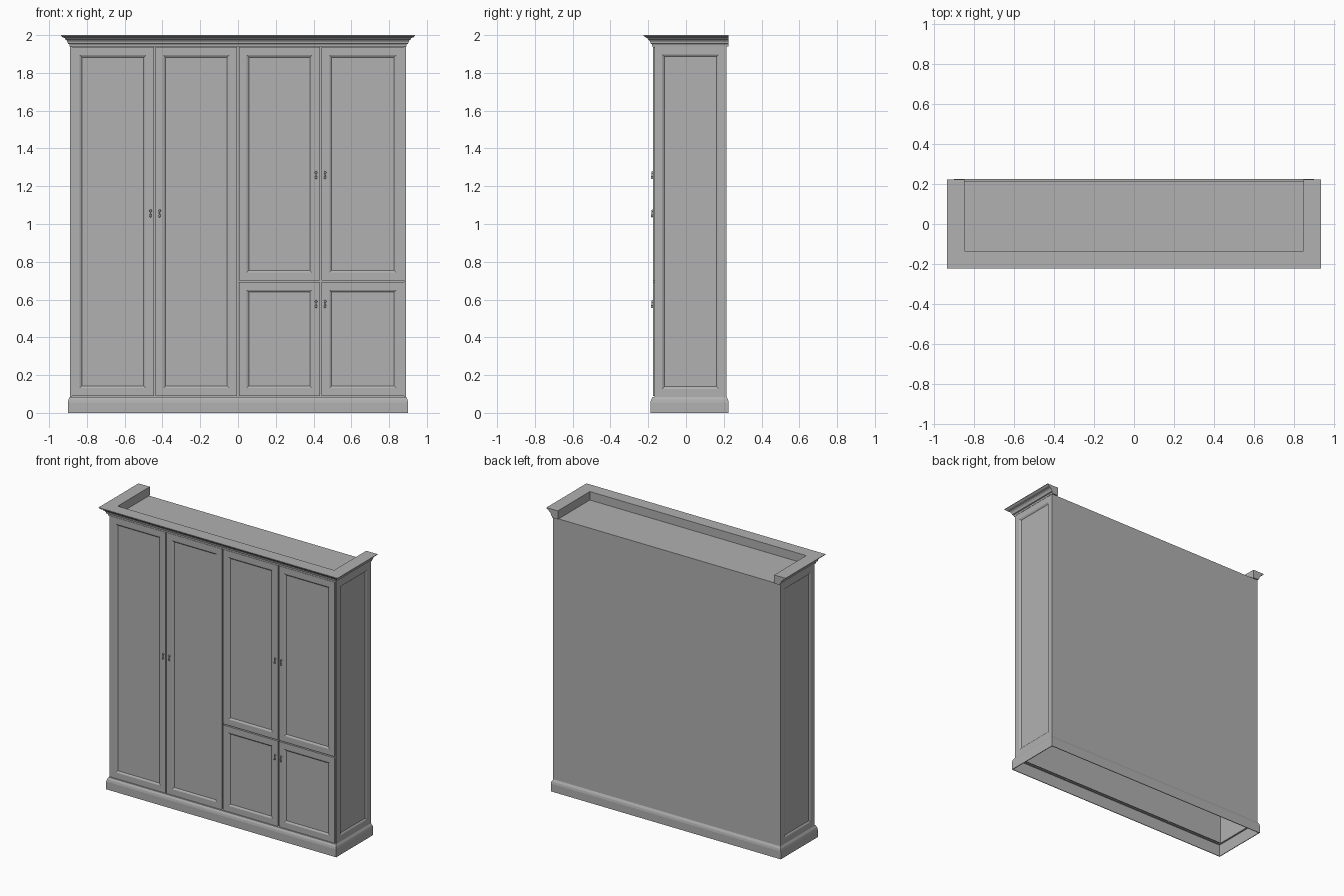
import bpy, bmesh, math
from mathutils import Matrix, Vector

if "Cube" in bpy.data.objects:
    bpy.data.objects.remove(bpy.data.objects["Cube"])

HX, YF, YB = 0.89, -0.177, 0.215      # body half width, front and back
Z0, Z1 = 0.085, 1.94                  # body bottom and top

paint = bpy.data.materials.new("grey_paint")
paint.diffuse_color = (0.44, 0.44, 0.44, 1)
paint.use_nodes = True
paint.node_tree.nodes["Principled BSDF"].inputs["Base Color"].default_value = paint.diffuse_color


def finish(name, bm):
    bmesh.ops.recalc_face_normals(bm, faces=bm.faces)
    me = bpy.data.meshes.new(name)
    bm.to_mesh(me)
    bm.free()
    me.materials.append(paint)
    ob = bpy.data.objects.new(name, me)
    bpy.context.collection.objects.link(ob)
    return ob


def add_box(bm, lo, hi):
    lo, hi = Vector(lo), Vector(hi)
    m = Matrix.Translation((lo + hi) / 2) @ Matrix.Diagonal((*(hi - lo), 1))
    bmesh.ops.create_cube(bm, size=1, matrix=m)


def framed_panel(name, w, h, t, loc, turn=0):
    """Board facing -y with a moulded, recessed centre; loc is the front centre."""
    bm = bmesh.new()
    add_box(bm, (-w / 2, 0, -h / 2), (w / 2, t, h / 2))
    bm.normal_update()
    front = [min(bm.faces, key=lambda f: f.calc_center_median().y)]
    for thick, depth in ((0.042, 0), (0.006, -0.003), (0.006, -0.005)):
        bmesh.ops.inset_region(bm, faces=front, thickness=thick, depth=depth,
                               use_even_offset=True)
    ob = finish(name, bm)
    ob.location = loc
    ob.rotation_euler.z = turn
    return ob


def sweep(name, profile, back, closed):
    """Sweep a closed (offset, z) profile around the body outline."""
    bm = bmesh.new()
    rings = []
    for i in range(4):
        ring = []
        for d, z in profile:
            x = (HX + d) * (-1 if i in (0, 1) else 1)
            y = YF - d if i in (1, 2) else (back + d if closed else back)
            ring.append(bm.verts.new((x, y, z)))
        rings.append(ring)
    n = len(profile)
    for i in range(4 if closed else 3):
        a, b = rings[i], rings[(i + 1) % 4]
        for j in range(n):
            k = (j + 1) % n
            bm.faces.new((a[j], a[k], b[k], b[j]))
    if not closed:
        bm.faces.new(rings[0])
        bm.faces.new(rings[3])
    return finish(name, bm)


# Hollow carcass, open underneath
bm = bmesh.new()
add_box(bm, (-0.879, -0.152, Z0 - 0.005), (0.879, YB, Z1))
bmesh.ops.recalc_face_normals(bm, faces=bm.faces)
bottom = min(bm.faces, key=lambda f: f.calc_center_median().z)
bmesh.ops.delete(bm, geom=[bottom], context='FACES')
finish("carcass", bm)

# Framed side panels
for name, s in (("left_side", -1), ("right_side", 1)):
    framed_panel(name, YB + 0.168, Z1 - Z0, 0.011,
                 (s * HX, (YB - 0.168) / 2, (Z0 + Z1) / 2), s * math.pi / 2)

# Doors: two tall on the left, upper and lower pairs on the right
GAP, MID = 0.004, 0.697
doors = [("tall_door_1", -0.884, -0.441, Z0, Z1), ("tall_door_2", -0.441, 0, Z0, Z1),
         ("upper_door_1", 0, 0.438, MID, Z1), ("upper_door_2", 0.438, 0.884, MID, Z1),
         ("lower_door_1", 0, 0.438, Z0, MID), ("lower_door_2", 0.438, 0.884, Z0, MID)]
for name, x0, x1, z0, z1 in doors:
    framed_panel(name, x1 - x0 - 2 * GAP, z1 - z0 - 2 * GAP, 0.022,
                 ((x0 + x1) / 2, -0.174, (z0 + z1) / 2))

# Thin plinth ring with eased top edge
sweep("plinth", [(0.006, 0), (0.011, 0), (0.011, 0.055), (0.008, 0.070),
                 (0, 0.085), (-0.012, 0.085), (-0.012, 0.080), (0, 0.080)], YB, True)

# Crown moulding, open at the back
sweep("crown", [(-0.042, 1.94), (0.002, 1.94), (0.003, 1.952), (0.011, 1.955),
                (0.012, 1.963), (0.017, 1.972), (0.026, 1.979), (0.027, 1.984),
                (0.037, 1.988), (0.047, 1.996), (0.047, 2.0), (-0.042, 2.0)],
      0.224, False)


def handle(name, x, z):
    """Small round rose with a hanging drop."""
    bm = bmesh.new()
    rot = Matrix.Rotation(math.pi / 2, 4, 'X')
    bmesh.ops.create_cone(bm, cap_ends=True, segments=16, radius1=0.007, radius2=0.005,
                          depth=0.009, matrix=Matrix.Translation((x, -0.178, z + 0.013)) @ rot)
    drop = [(0.002, 0.014), (0.003, 0.006), (0.003, -0.002), (0.005, -0.010),
            (0.006, -0.015), (0.004, -0.020), (0.001, -0.022)]
    rings = [[bm.verts.new((x + r * math.cos(a * math.pi / 6),
                            -0.180 + r * math.sin(a * math.pi / 6), z + h))
              for a in range(12)] for r, h in drop]
    for a, b in zip(rings, rings[1:]):
        for i in range(12):
            k = (i + 1) % 12
            bm.faces.new((a[i], a[k], b[k], b[i]))
    bm.faces.new(rings[0])
    bm.faces.new(rings[-1])
    ob = finish(name, bm)
    bpy.context.view_layer.objects.active = ob
    ob.select_set(True)
    bpy.ops.object.shade_smooth_by_angle(angle=math.radians(40))
    ob.select_set(False)


# Handle pairs beside each meeting edge
for label, xc, z in (("tall", -0.439, 1.057), ("upper", 0.437, 1.26), ("lower", 0.437, 0.577)):
    for i, s in enumerate((-1, 1)):
        handle(f"{label}_handle_{i + 1}", xc + s * 0.024, z)
